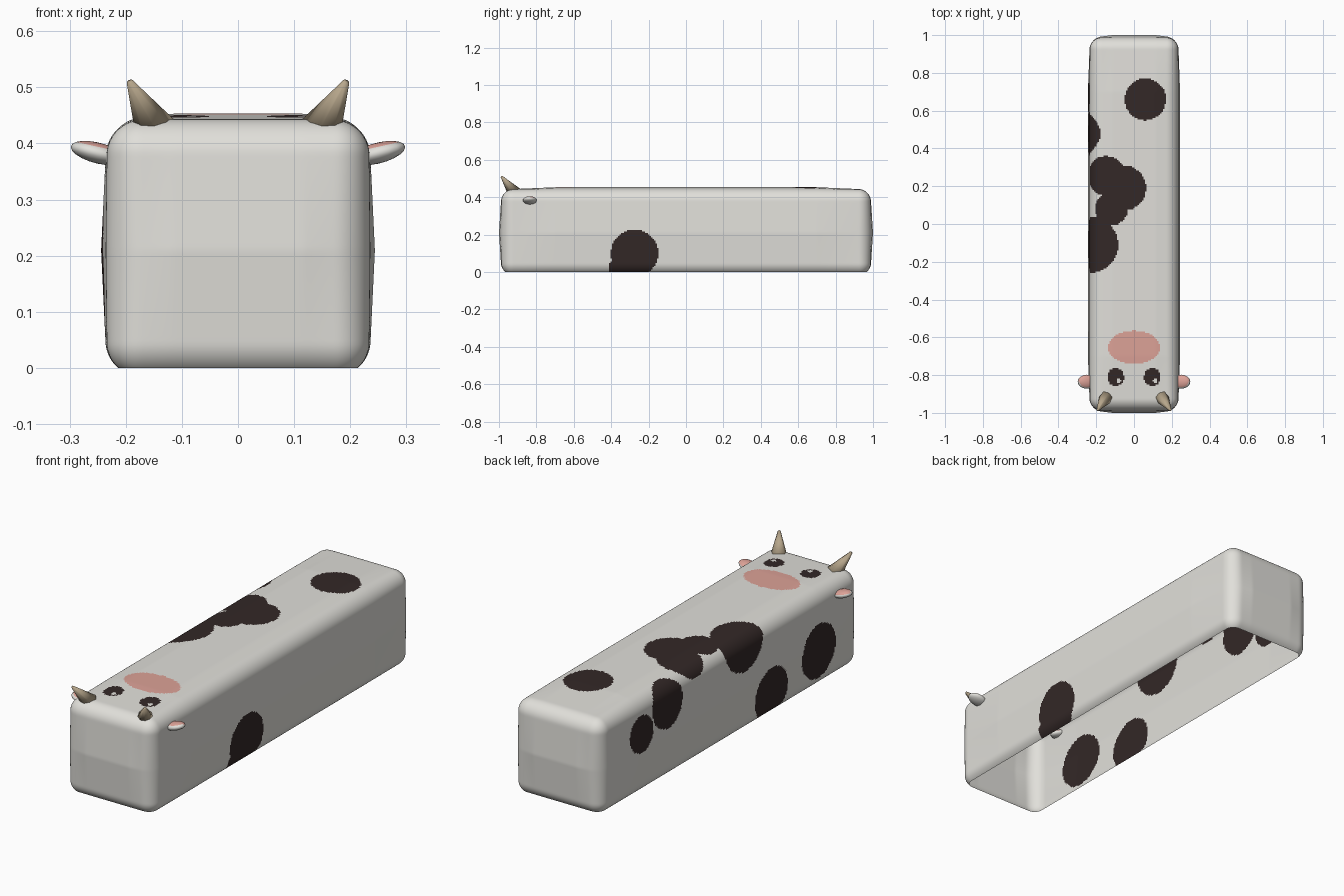
import bpy, bmesh, math
from mathutils import Vector

if "Cube" in bpy.data.objects:
    bpy.data.objects.remove(bpy.data.objects["Cube"])


def mat(name, rgb):
    m = bpy.data.materials.new(name)
    m.diffuse_color = (*rgb, 1)
    m.use_nodes = True
    m.node_tree.nodes["Principled BSDF"].inputs["Base Color"].default_value = m.diffuse_color
    return m


WHITE = mat("warm_white", (0.75, 0.74, 0.70))
DARK = mat("dark_brown", (0.033, 0.021, 0.020))
PINK = mat("soft_pink", (0.72, 0.36, 0.31))
HORN = mat("horn_tan", (0.48, 0.39, 0.265))


def finish(bm, name, mats):
    bmesh.ops.recalc_face_normals(bm, faces=bm.faces)
    for f in bm.faces:
        f.smooth = True
    me = bpy.data.meshes.new(name)
    bm.to_mesh(me)
    bm.free()
    for m in mats:
        me.materials.append(m)
    ob = bpy.data.objects.new(name, me)
    bpy.context.collection.objects.link(ob)
    return ob


# Body dimensions: rounded box, open underneath
LO = Vector((-0.233, -0.985, -0.015))
HI = Vector((0.233, 0.985, 0.44))
R, STEP = 0.06, 0.008


def shape(p):
    """Round the box edges, then bulge the panels slightly."""
    q = Vector([min(max(p[i], LO[i] + R), HI[i] - R) for i in range(3)])
    x, y, z = q + (p - q).normalized() * R
    tx = min(1, 2 * (1 - abs(x) / 0.233))
    tz = max(0, 1 - abs(z - 0.21) / 0.23)
    ty = min(1, (1 - abs(y)) / 0.3)
    return Vector((x * (1 + 0.047 * tz * ty), y * (1 + 0.015 * tx * tz),
                   z + 0.013 * tx * ty * max(0, z / 0.44)))


def panel(bm, axis, value):
    """One finely divided side of the box."""
    a, b = [i for i in range(3) if i != axis]
    na, nb = [math.ceil((HI[i] - LO[i]) / STEP) for i in (a, b)]
    rows = []
    for i in range(na + 1):
        row = []
        for j in range(nb + 1):
            p = Vector((0, 0, 0))
            p[axis] = value
            p[a] = LO[a] + (HI[a] - LO[a]) * i / na
            p[b] = LO[b] + (HI[b] - LO[b]) * j / nb
            row.append(bm.verts.new(shape(p)))
        rows.append(row)
    for i in range(na):
        for j in range(nb):
            bm.faces.new((rows[i][j], rows[i + 1][j], rows[i + 1][j + 1], rows[i][j + 1]))


# Coat patches as spheres meeting the surface: x, y, z, radius
PATCHES = [
    (0.06, 0.66, 0.45, 0.11),
    (-0.055, 0.19, 0.45, 0.12), (-0.15, 0.255, 0.45, 0.105), (-0.12, 0.08, 0.45, 0.087),
    (-0.23, -0.11, 0.43, 0.148),
    (-0.24, 0.48, 0.35, 0.115), (-0.24, 0.68, 0.28, 0.088),
    (-0.24, -0.31, 0.10, 0.125), (-0.24, -0.67, 0.165, 0.13),
    (0.24, -0.275, 0.10, 0.126), (0.23, -0.355, 0.02, 0.058),
]


def coat(c):
    if c.z > 0.4:
        # Muzzle, eyes and eye glints
        if math.hypot(c.x / 0.137, (c.y + 0.653) / 0.087) < 1:
            return 2
        for ex in (-0.098, 0.098):
            if math.hypot(c.x - ex - 0.016, c.y + 0.828) < 0.012:
                return 0
            if math.hypot((c.x - ex) / 0.044, (c.y + 0.81) / 0.048) < 1:
                return 1
    return int(any((c - Vector(s[:3])).length < s[3] for s in PATCHES))


bm = bmesh.new()
for axis in range(3):
    panel(bm, axis, LO[axis])
    panel(bm, axis, HI[axis])
bmesh.ops.remove_doubles(bm, verts=bm.verts, dist=0.0005)
bmesh.ops.bisect_plane(bm, geom=bm.verts[:] + bm.edges[:] + bm.faces[:],
                       plane_co=(0, 0, 0), plane_no=(0, 0, -1), clear_outer=True)
for f in bm.faces:
    f.material_index = coat(f.calc_center_median())
finish(bm, "body", [WHITE, DARK, PINK])

for side, label in ((-1, "left"), (1, "right")):
    # Horns: tapered, leaning outward and forward
    base, tip = Vector((side * 0.148, -0.918, 0.425)), Vector((side * 0.193, -0.986, 0.510))
    d = tip - base
    bm = bmesh.new()
    bmesh.ops.create_cone(bm, cap_ends=True, segments=8, radius1=0.038, radius2=0.006, depth=d.length)
    rot = d.to_track_quat('Z', 'Y')
    for v in bm.verts:
        v.co = rot @ v.co + (base + tip) / 2
    ob = finish(bm, "horn_" + label, [HORN])

    # Ears: flattened drops with a pink upper side
    bm = bmesh.new()
    bmesh.ops.create_uvsphere(bm, u_segments=16, v_segments=10, radius=1)
    for f in bm.faces:
        c = f.calc_center_median()
        f.material_index = int(c.z > 0.3 and math.hypot(c.x, c.y - 0.1) < 0.85)
    for v in bm.verts:
        x, y, z = v.co.x * 0.048, v.co.y * 0.037, v.co.z * 0.019
        v.co = Vector((side * (0.25 + x), -0.835 + y, 0.383 + z + 0.22 * x))
    finish(bm, "ear_" + label, [WHITE, PINK])
